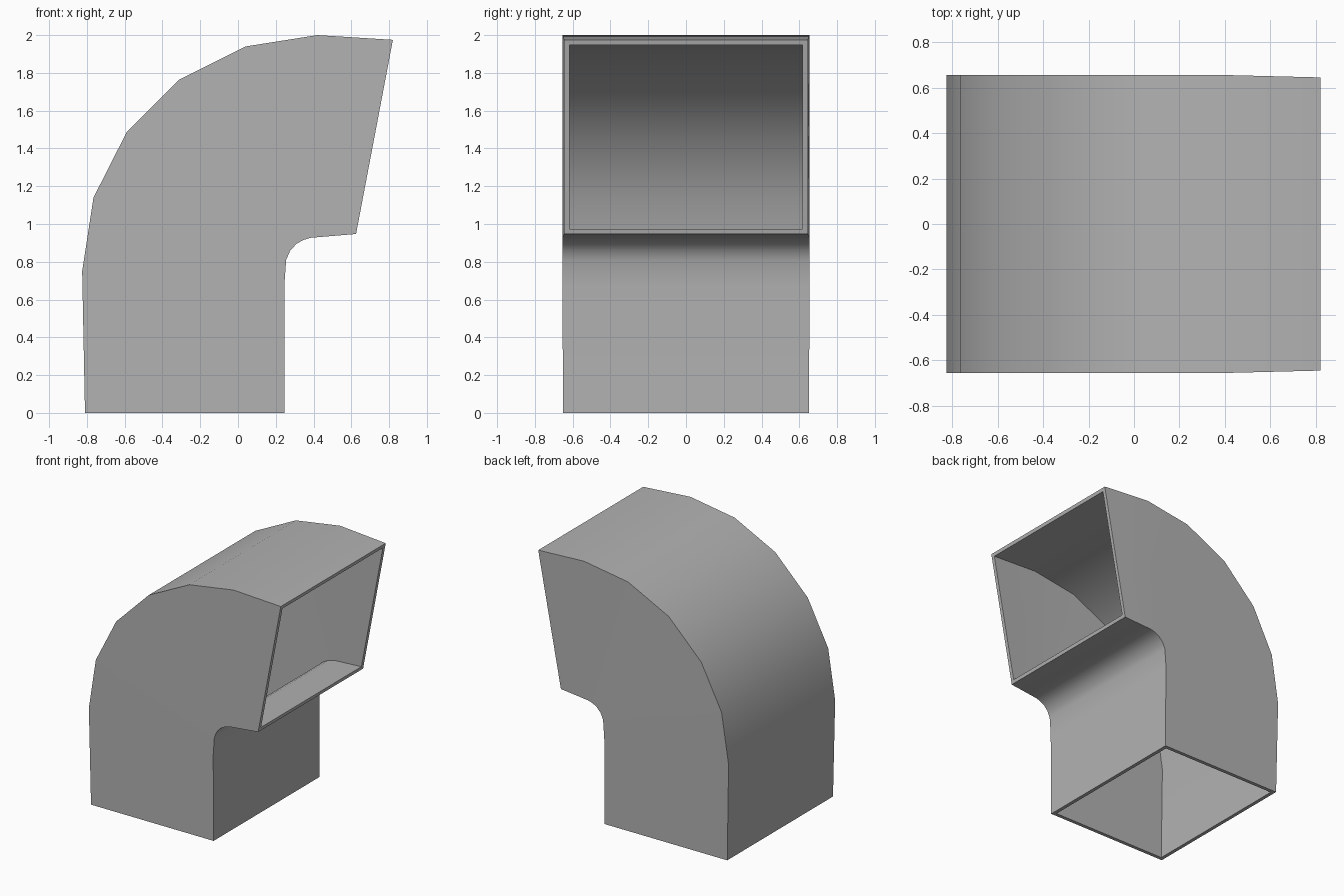
import bpy
import bmesh
import math
from mathutils import Vector

cube = bpy.data.objects.get("Cube")
if cube:
    bpy.data.objects.remove(cube, do_unlink=True)

WALL = 0.028

# Side profile stations: outer bend point, inner bend point (x, z), half width
STATIONS = [
    ((-0.81, 0.0), (0.245, 0.0), 0.65),
    ((-0.825, 0.75), (0.245, 0.67), 0.655),
    ((-0.765, 1.14), (0.255, 0.81), 0.655),
    ((-0.59, 1.485), (0.277, 0.86), 0.655),
    ((-0.31, 1.765), (0.31, 0.895), 0.655),
    ((0.04, 1.94), (0.345, 0.915), 0.655),
    ((0.42, 2.0), (0.385, 0.927), 0.655),
    ((0.82, 1.975), (0.625, 0.947), 0.645),
]

# Plain grey sheet material
grey = bpy.data.materials.new("duct_grey")
grey.use_nodes = True
colour = (0.45, 0.45, 0.45, 1.0)
grey.diffuse_color = colour
grey.node_tree.nodes["Principled BSDF"].inputs["Base Color"].default_value = colour


def add_ring(bm, station, inset):
    """Rectangular cross-section, shrunk by the inset within its own plane."""
    outer, inner, half = station
    a = Vector((outer[0], 0, outer[1]))
    b = Vector((inner[0], 0, inner[1]))
    step = (b - a).normalized() * inset
    side = Vector((0, half - inset, 0))
    a, b = a + step, b - step
    return [bm.verts.new(p) for p in (a - side, b - side, b + side, a + side)]


def bridge(bm, first, second):
    for i in range(4):
        j = (i + 1) % 4
        bm.faces.new((first[i], first[j], second[j], second[i]))


# Hollow elbow: outside shell, inside shell and the two open rims
bm = bmesh.new()
outside = [add_ring(bm, s, 0.0) for s in STATIONS]
inside = [add_ring(bm, s, WALL) for s in STATIONS]
for shell in (outside, inside):
    for first, second in zip(shell, shell[1:]):
        bridge(bm, first, second)
for end in (0, -1):
    bridge(bm, outside[end], inside[end])
bmesh.ops.recalc_face_normals(bm, faces=bm.faces[:])

mesh = bpy.data.meshes.new("elbow_duct")
bm.to_mesh(mesh)
bm.free()
mesh.materials.append(grey)
duct = bpy.data.objects.new("elbow_duct", mesh)
bpy.context.collection.objects.link(duct)

# Smooth bend, crisp corners
bpy.ops.object.select_all(action="DESELECT")
duct.select_set(True)
bpy.context.view_layer.objects.active = duct
bpy.ops.object.shade_smooth_by_angle(angle=math.radians(30))
